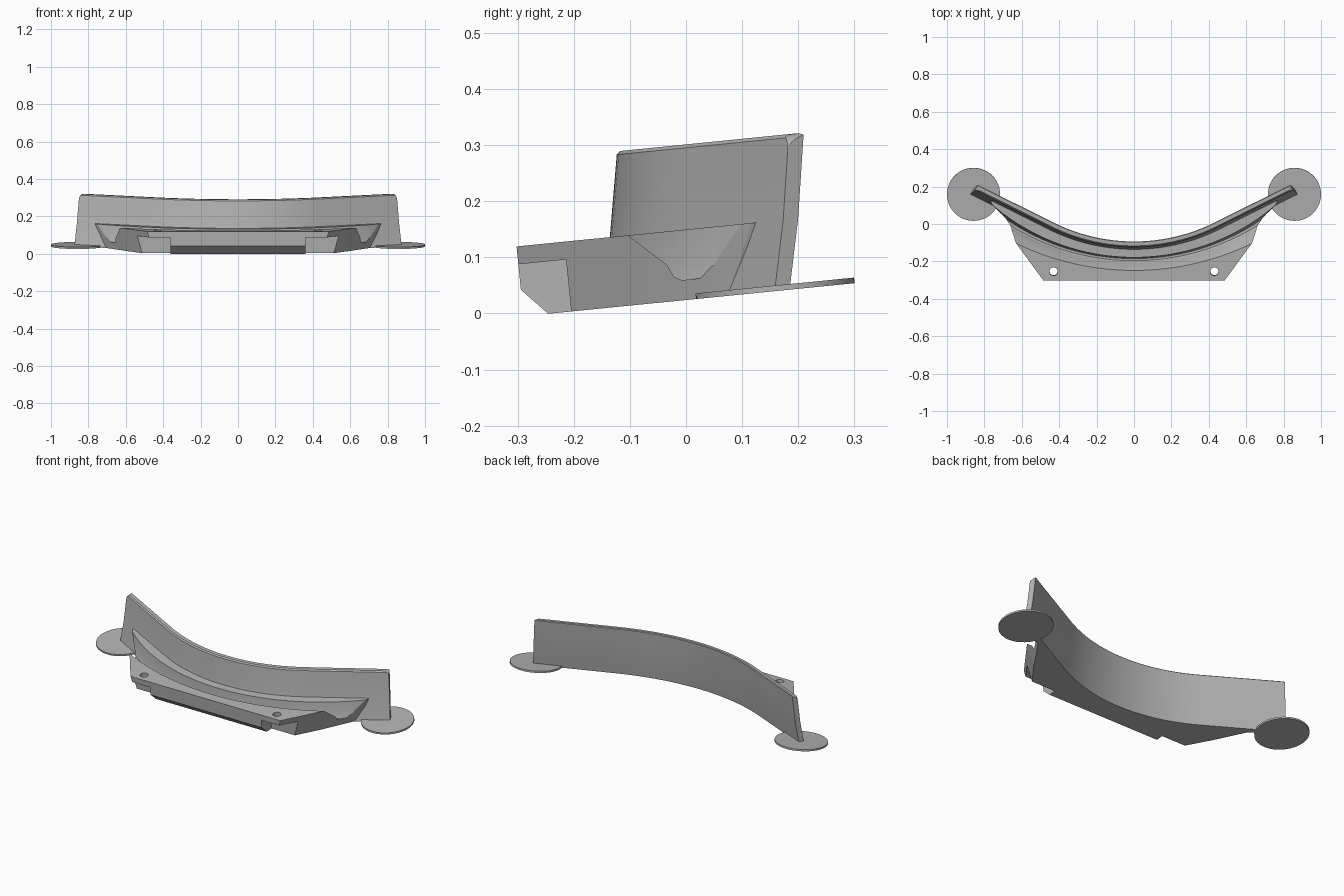
import bpy, bmesh, math
from mathutils import Matrix

if "Cube" in bpy.data.objects:
    bpy.data.objects.remove(bpy.data.objects["Cube"])

TILT = Matrix.Translation((0, 0, 0.024)) @ Matrix.Rotation(math.radians(5.7), 4, 'X')
R, X_BEND, Y_MID, X_END = 1.05, 0.47, -0.155, 0.875
THICK, TOP, FLANGE = 0.03, 0.276, 0.125

grey = bpy.data.materials.new("plain grey")
grey.use_nodes = True
grey.diffuse_color = (0.45, 0.45, 0.45, 1)
grey.node_tree.nodes["Principled BSDF"].inputs["Base Color"].default_value = (0.45, 0.45, 0.45, 1)


def finish(name, bm):
    bmesh.ops.recalc_face_normals(bm, faces=bm.faces)
    mesh = bpy.data.meshes.new(name)
    bm.to_mesh(mesh)
    bm.free()
    ob = bpy.data.objects.new(name, mesh)
    bpy.context.collection.objects.link(ob)
    mesh.materials.append(grey)
    return ob


def loft(rings):
    """Closed solid through rings of equal point count, capped at both ends."""
    bm = bmesh.new()
    rows = [[bm.verts.new(p) for p in ring] for ring in rings]
    n = len(rows[0])
    for a, b in zip(rows, rows[1:]):
        for i in range(n):
            bm.faces.new((a[i], a[(i + 1) % n], b[(i + 1) % n], b[i]))
    bm.faces.new(rows[0])
    bm.faces.new(rows[-1][::-1])
    return bm


def activate(ob):
    bpy.ops.object.select_all(action='DESELECT')
    ob.select_set(True)
    bpy.context.view_layer.objects.active = ob


def cut(ob, bm):
    cutter = finish("cutter", bm)
    cutter.hide_render = True
    mod = ob.modifiers.new("cut", 'BOOLEAN')
    mod.operation, mod.solver, mod.object = 'DIFFERENCE', 'EXACT', cutter
    activate(ob)
    bpy.ops.object.modifier_apply(modifier=mod.name)
    bpy.data.objects.remove(cutter)


def box(x0, x1, y0, y1, z0, z1):
    return loft([[(x0, y0, z), (x1, y0, z), (x1, y1, z), (x0, y1, z)] for z in (z0, z1)])


def disc(x, y, z0, z1, r, sides):
    ring = [(r * math.cos(2 * math.pi * i / sides) + x,
             r * math.sin(2 * math.pi * i / sides) + y) for i in range(sides)]
    return loft([[(px, py, z) for px, py in ring] for z in (z0, z1)])


def wall_point(x, offset, z):
    """Point of the bent wall: an arc with straight ends, moved inward by offset."""
    xa = max(-X_BEND, min(X_BEND, x))
    nx, ny = -xa / R, math.sqrt(1 - (xa / R) ** 2)
    y = Y_MID + R - R * ny + (x - xa) * xa / R / ny
    return (x + nx * offset, y + ny * offset, z)


def lean(z):
    return 0.031 * z / FLANGE if z < FLANGE else 0.031 + 0.028 * (z - FLANGE) / (TOP - FLANGE)


# curved leaning wall with rounded upper end corners
rings = []
xs = {X_END * (i / 20 - 1) for i in range(41)} | {-X_BEND, X_BEND}
for x in sorted(xs):
    front = [(lean(z), z) for z in (0, FLANGE, 0.2, TOP - 0.006)]
    crown = [(lean(TOP) + 0.006, TOP), (lean(TOP) + THICK - 0.004, TOP)]
    back = [(lean(z) + THICK, z) for z in (TOP - 0.004, 0.2, FLANGE, 0)]
    rings.append([wall_point(x, o, z) for o, z in front + crown + back])
wall = finish("curved_wall", loft(rings))
for side in (-1, 1):
    # square block with a quarter round taken out of it
    r = 0.03
    cx, cz = side * (X_END - 0.024 - r), TOP - r
    profile = [(cx + side * r * math.sin(a), cz + r * math.cos(a))
               for a in [math.pi / 2 * i / 6 for i in range(7)]]
    profile += [(cx + side * 0.12, cz), (cx + side * 0.12, TOP + 0.05), (cx, TOP + 0.05)]
    cut(wall, loft([[(x, y, z) for x, z in profile] for y in (0, 0.4)]))

# bracket body in front of the wall, its sides drawn in towards the bottom
low = [(0, -0.291), (0.45, -0.291), (0.6, -0.085), (0.705, 0.075)]
high = [(0, -0.291), (0.485, -0.291), (0.635, -0.085), (0.765, 0.13)]


def along(edge, t):
    k = min(int(t), len(edge) - 2)
    (x0, y0), (x1, y1) = edge[k], edge[k + 1]
    return x0 + (x1 - x0) * (t - k), y0 + (y1 - y0) * (t - k)


rings = []
for i in range(-30, 31):
    sign = -1 if i < 0 else 1
    (xl, yl), (xh, yh) = along(low, abs(i) / 10), along(high, abs(i) / 10)
    rings.append([(sign * xl, yl, 0), wall_point(sign * xl * 1.02, 0.015, 0),
                  wall_point(sign * xh * 1.02, lean(FLANGE) + 0.015, FLANGE),
                  (sign * xh, yh, FLANGE)])
bracket = finish("bracket", loft(rings))

# curved channel, open at both ends
section = [(0, FLANGE), (0.45, 0.066), (0.54, 0.043), (0.62, 0.036), (0.78, 0.036),
           (0.88, 0.06), (1, FLANGE), (1, 0.2), (0, 0.2)]
rings = []
for i in range(49):
    x = 0.84 * (i / 24 - 1)
    near = -0.237 + 1.44 - math.sqrt(1.44 ** 2 - x * x)
    far = -0.167 + 1.16 - math.sqrt(1.16 ** 2 - x * x)
    rings.append([(x, near + f * (far - near), z) for f, z in section])
cut(bracket, loft(rings))

# corner pockets, screw holes and the lower front chamfer
for side in (-1, 1):
    xs = sorted((side * 0.36, side * 0.8))
    cut(bracket, box(xs[0], xs[1], -0.4, -0.2055, -0.1, 0.093))
    cut(bracket, disc(side * 0.43, -0.243, 0.05, 0.2, 0.022, 24))
chamfer = [(-0.341, 0.101), (-0.195, -0.0555), (-0.35, -0.0555)]
cut(bracket, loft([[(x, y, z) for y, z in chamfer] for x in (-0.6, 0.6)]))

# round foot pads under the wall ends
parts = [wall, bracket]
for name, side in (("left_pad", 1), ("right_pad", -1)):
    parts.append(finish(name, disc(side * 0.858, 0.16, 0, 0.01, 0.142, 48)))

for ob in parts:
    ob.data.transform(TILT)
    activate(ob)
    bpy.ops.object.shade_smooth_by_angle(angle=math.radians(25))
